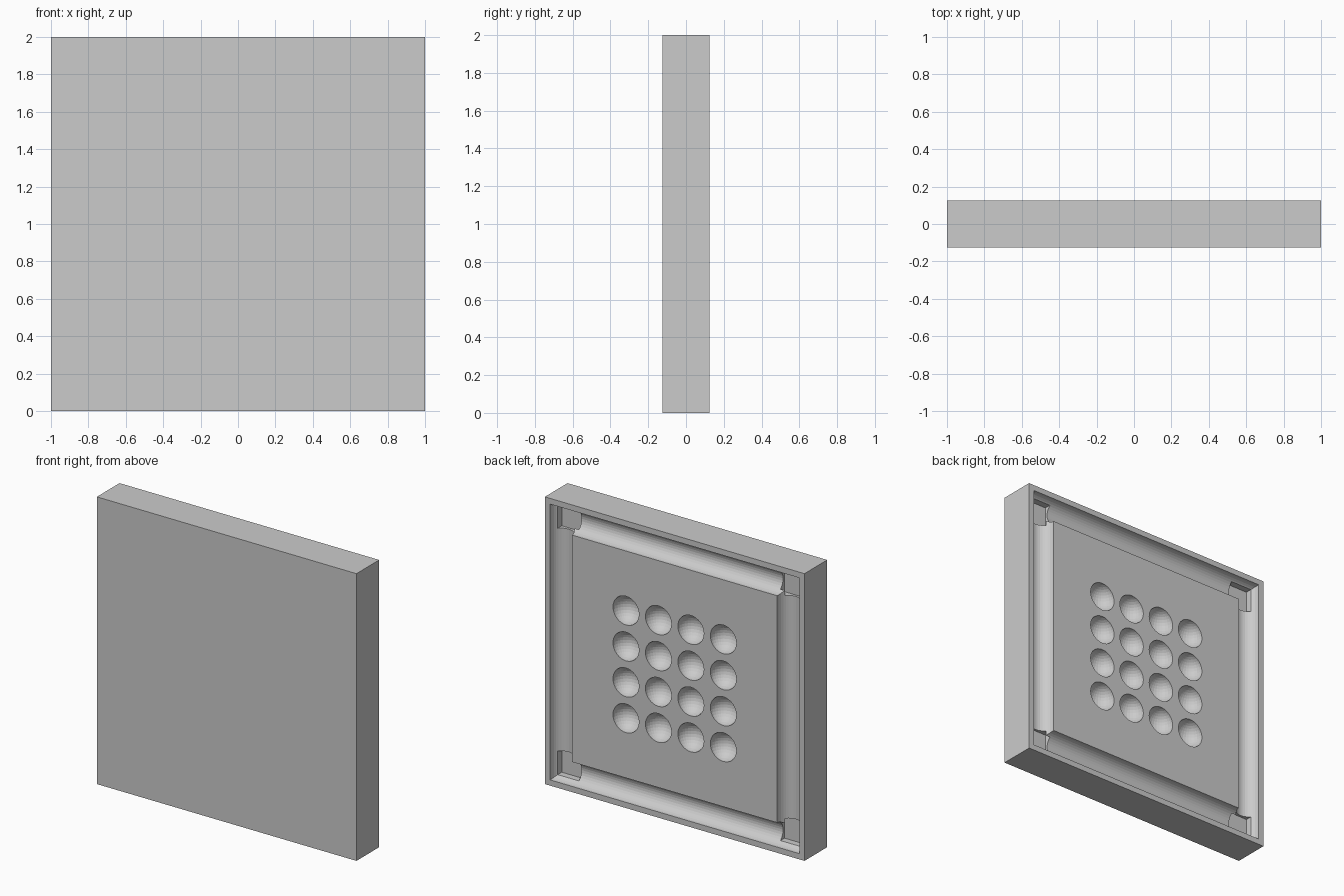
import bpy, bmesh, math
from mathutils import Matrix, Vector

if "Cube" in bpy.data.objects:
    bpy.data.objects.remove(bpy.data.objects["Cube"])

T = 0.125          # half thickness
GR, GC = 0.085, 0.875   # groove radius and distance of its axis from the centre


def make_object(name, bm):
    bmesh.ops.recalc_face_normals(bm, faces=bm.faces)
    mesh = bpy.data.meshes.new(name)
    bm.to_mesh(mesh)
    bm.free()
    ob = bpy.data.objects.new(name, mesh)
    bpy.context.collection.objects.link(ob)
    return ob


# Square panel: profile of (half size, y) swept round the square,
# with a half-round mitred groove on the back
profile = [(1, -T), (1, T)]
for i in range(17):
    a = math.pi * i / 16
    profile.append((GC + GR * math.cos(a), T - GR * math.sin(a)))

bm = bmesh.new()
rings = [[bm.verts.new((sx * s, y, 1 + sz * s))
          for sx, sz in ((-1, -1), (1, -1), (1, 1), (-1, 1))] for s, y in profile]
bm.faces.new(rings[0])
bm.faces.new(rings[-1])
for r0, r1 in zip(rings, rings[1:]):
    for k in range(4):
        n = (k + 1) % 4
        bm.faces.new((r0[k], r0[n], r1[n], r1[k]))
panel = make_object("panel", bm)

# Cutter: four by four round dimples and a small pocket in each groove corner
bm = bmesh.new()
for i in range(4):
    for j in range(4):
        pos = Vector((-0.375 + 0.25 * i, T, 0.625 + 0.25 * j))
        bmesh.ops.create_uvsphere(bm, u_segments=32, v_segments=16, radius=0.1,
                                  matrix=Matrix.Translation(pos))
for sx in (-1, 1):
    for sz in (-1, 1):
        m = Matrix.Translation((sx * 0.858, 0.047, 1 + sz * 0.858)) @ Matrix.Diagonal((0.164, 0.046, 0.164, 1))
        bmesh.ops.create_cube(bm, size=1, matrix=m)
cutter = make_object("dimple_cutter", bm)
cutter.hide_render = True

mod = panel.modifiers.new("dimples", 'BOOLEAN')
mod.operation = 'DIFFERENCE'
mod.solver = 'EXACT'
mod.object = cutter
bpy.context.view_layer.objects.active = panel
panel.select_set(True)
bpy.ops.object.modifier_apply(modifier=mod.name)
bpy.data.objects.remove(cutter)
